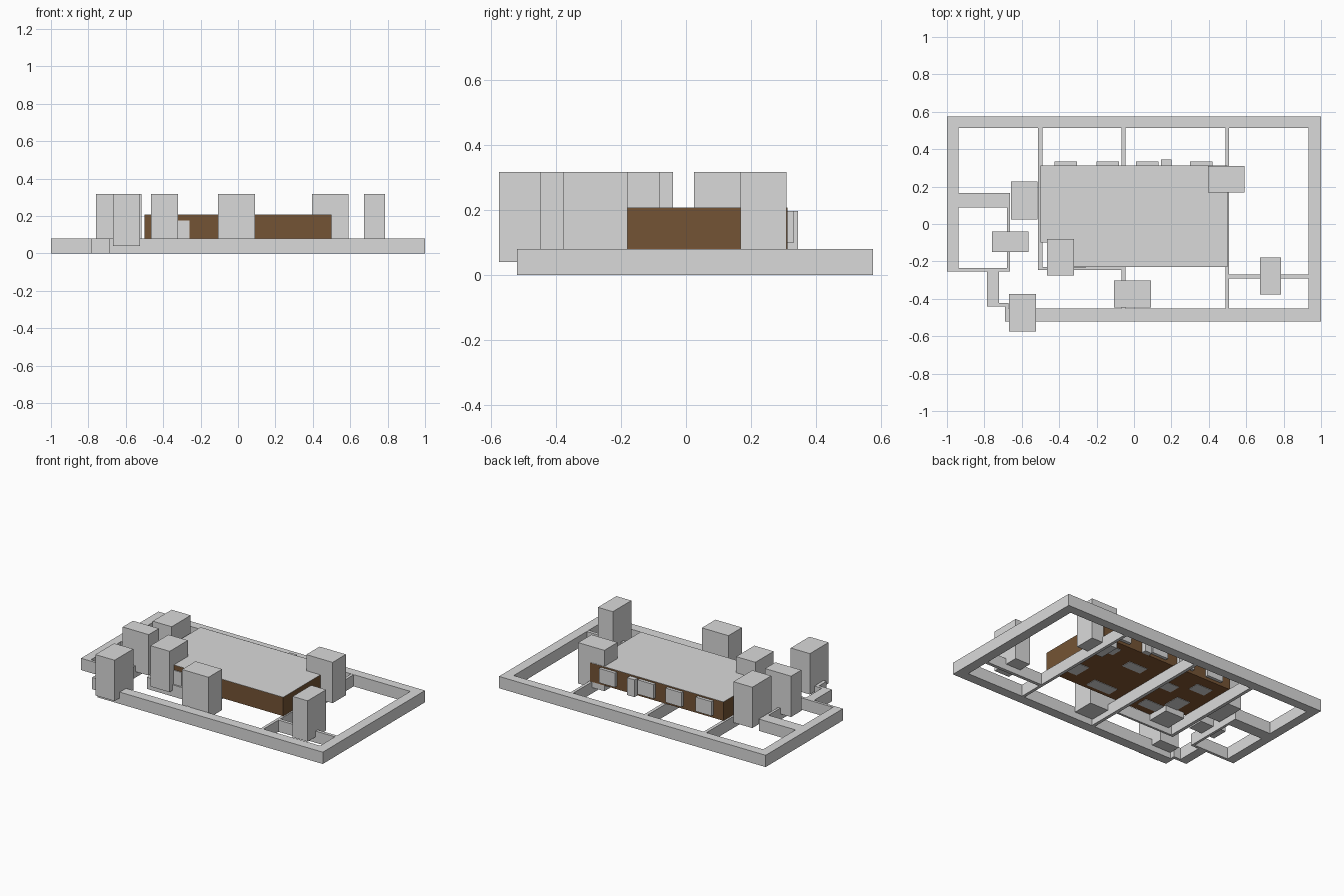
import bpy, bmesh

if "Cube" in bpy.data.objects:
    bpy.data.objects.remove(bpy.data.objects["Cube"])


def material(name, rgb):
    m = bpy.data.materials.new(name)
    m.diffuse_color = (*rgb, 1)
    m.use_nodes = True
    m.node_tree.nodes["Principled BSDF"].inputs["Base Color"].default_value = m.diffuse_color
    return m


GREY = material("plain grey", (0.7, 0.7, 0.7))
BROWN = material("wood brown", (0.175, 0.088, 0.035))
FLOOR = material("floor brown", (0.24, 0.1, 0.034))


def finish(name, bm, mat):
    bmesh.ops.recalc_face_normals(bm, faces=bm.faces)
    me = bpy.data.meshes.new(name)
    bm.to_mesh(me)
    bm.free()
    me.materials.append(mat)
    ob = bpy.data.objects.new(name, me)
    bpy.context.collection.objects.link(ob)
    return ob


def box(name, x0, x1, y0, y1, z0, z1, mat=GREY):
    bm = bmesh.new()
    bmesh.ops.create_cube(bm, size=1)
    for v in bm.verts:
        v.co.x = x1 if v.co.x > 0 else x0
        v.co.y = y1 if v.co.y > 0 else y0
        v.co.z = z1 if v.co.z > 0 else z0
    return finish(name, bm, mat)


def prism(name, outline, z0, z1, mat):
    bm = bmesh.new()
    f = bm.faces.new([bm.verts.new((x, y, z0)) for x, y in outline])
    r = bmesh.ops.extrude_face_region(bm, geom=[f])
    for g in r["geom"]:
        if isinstance(g, bmesh.types.BMVert):
            g.co.z = z1
    return finish(name, bm, mat)


# Low outer walls of the base, butted at the corners
BASE = 0.08
for name, x0, x1, y0, y1 in [
    ("back_wall", -1, 1, 0.513, 0.575),
    ("right_wall", 0.933, 1, -0.52, 0.513),
    ("front_wall", -0.69, 0.933, -0.52, -0.453),
    ("left_wall", -1, -0.938, -0.253, 0.513),
    ("left_crossbeam", -0.938, -0.663, 0.087, 0.167),
    ("left_inner_wall", -0.68, -0.663, -0.235, 0.087),
    ("left_front_wall", -0.938, -0.663, -0.253, -0.235),
    ("step_wall", -0.785, -0.723, -0.422, -0.253),
    ("step_front_wall", -0.785, -0.67, -0.442, -0.422),
    ("step_end_wall", -0.69, -0.67, -0.453, -0.442),
]:
    box(name, x0, x1, y0, y1, 0, BASE)

# Thin joists under the house
for name, x0, x1, y0, y1 in [
    ("joist_left", -0.512, -0.49, -0.245, 0.513),
    ("joist_left_front", -0.49, -0.068, -0.245, -0.23),
    ("joist_middle", -0.068, -0.046, -0.453, 0.513),
    ("joist_right", 0.488, 0.508, -0.453, 0.513),
    ("joist_right_cross", 0.508, 0.933, -0.292, -0.27),
]:
    box(name, x0, x1, y0, y1, 0, BASE - 0.001)

# House body with one notched corner, its roof sheet and floor sheet
plan = [(-0.5, 0.313), (-0.5, -0.1), (-0.35, -0.1), (-0.35, -0.23),
        (0.5, -0.23), (0.5, 0.313)]
prism("house_body", plan, BASE + 0.002, 0.2065, BROWN)
prism("roof_sheet", plan, 0.2065, 0.208, GREY)
prism("floor_sheet", plan, BASE, BASE + 0.002, FLOOR)

# Tall blocks standing around the house
for i, (x0, x1, y0, y1) in enumerate([
    (-0.667, -0.523, -0.575, -0.375),
    (-0.76, -0.565, -0.15, -0.04),
    (-0.657, -0.515, 0.025, 0.228),
    (-0.465, -0.32, -0.275, -0.08),
    (-0.107, 0.092, -0.447, -0.302),
    (0.395, 0.592, 0.168, 0.31),
    (0.675, 0.787, -0.378, -0.18),
]):
    box(f"tall_block_{i}", x0, x1, y0, y1, 0.04, 0.317)

# Rear windows: plain raised panels
for i, x in enumerate((-0.365, -0.14, 0.07, 0.36)):
    box(f"rear_window_{i}", x - 0.06, x + 0.06, 0.313, 0.333, 0.1, 0.197)

# Rear post and front door
box("rear_post", 0.145, 0.2, 0.313, 0.345, BASE, 0.197)
box("front_door", -0.34, -0.26, -0.236, -0.23, BASE, 0.175)

# Furniture bases showing through the floor
for i, (x, y, w, d) in enumerate([
    (0.12, -0.16, 0.18, 0.08), (0.38, -0.09, 0.1, 0.12),
    (0.12, 0.15, 0.14, 0.07), (-0.36, 0.2, 0.12, 0.08),
    (-0.36, -0.02, 0.1, 0.12), (-0.25, -0.14, 0.14, 0.08),
    (-0.18, 0.1, 0.12, 0.08), (-0.1, -0.03, 0.08, 0.1),
    (0.38, 0.22, 0.12, 0.08),
]):
    box(f"furniture_base_{i}", x - w / 2, x + w / 2, y - d / 2, y + d / 2,
        BASE - 0.003, BASE + 0.002)
